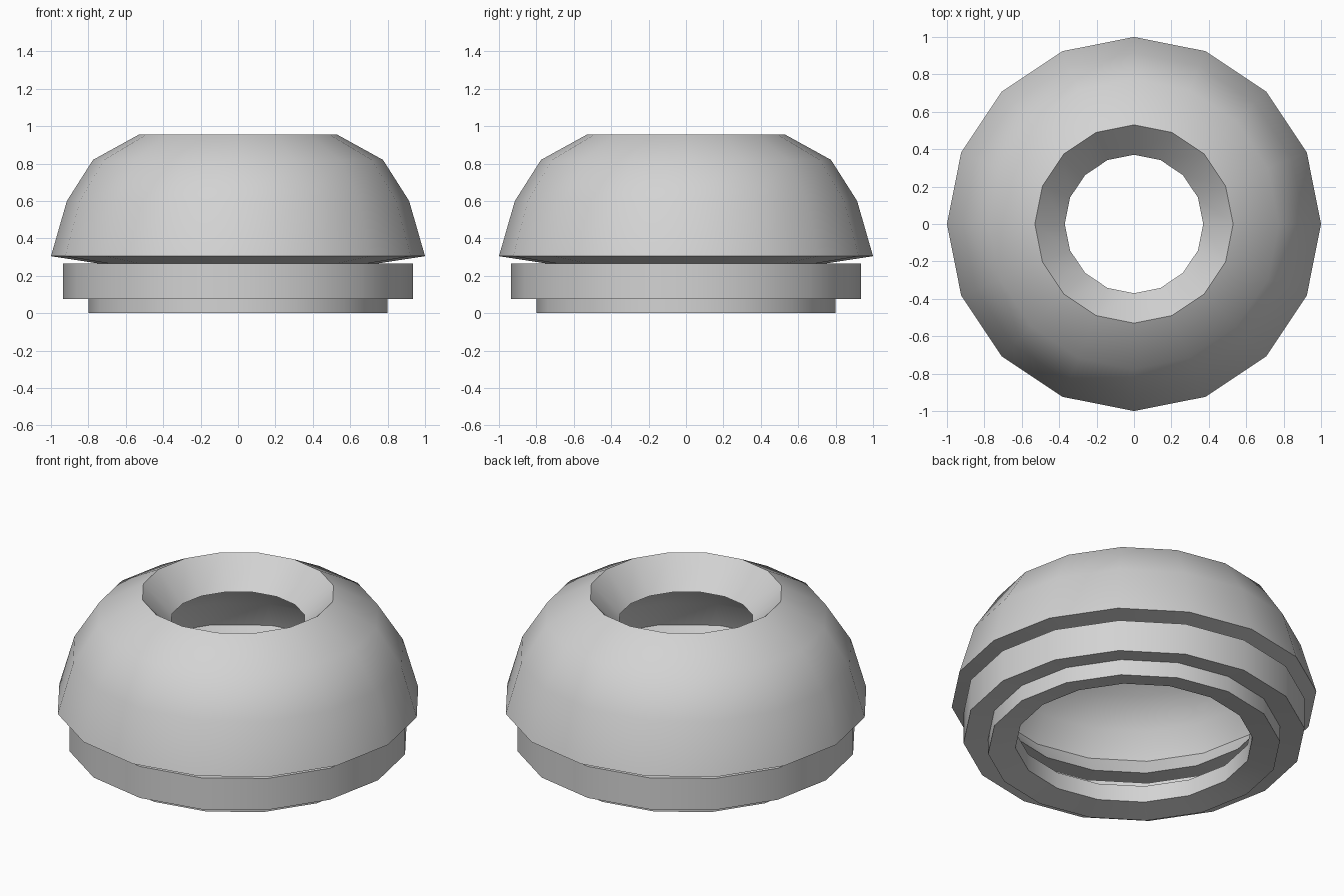
import bpy
import bmesh
import math

SIDES = 16

old = bpy.data.objects.get("Cube")
if old:
    bpy.data.objects.remove(old, do_unlink=True)

grey = bpy.data.materials.new("light_grey")
grey.use_nodes = True
grey.diffuse_color = (0.65, 0.65, 0.65, 1)
grey.node_tree.nodes["Principled BSDF"].inputs["Base Color"].default_value = grey.diffuse_color


def lathe(name, profile):
    """Turn a closed (radius, height) section around the z axis."""
    bm = bmesh.new()
    rings = []
    for i in range(SIDES):
        a = math.tau * i / SIDES
        rings.append([bm.verts.new((r * math.cos(a), r * math.sin(a), z)) for r, z in profile])
    count = len(profile)
    for i in range(SIDES):
        here, after = rings[i], rings[(i + 1) % SIDES]
        for j in range(count):
            k = (j + 1) % count
            bm.faces.new((here[j], after[j], after[k], here[k]))
    bmesh.ops.recalc_face_normals(bm, faces=bm.faces)
    mesh = bpy.data.meshes.new(name)
    bm.to_mesh(mesh)
    bm.free()
    mesh.materials.append(grey)
    obj = bpy.data.objects.new(name, mesh)
    bpy.context.collection.objects.link(obj)
    bpy.ops.object.select_all(action='DESELECT')
    obj.select_set(True)
    bpy.context.view_layer.objects.active = obj
    bpy.ops.object.shade_smooth_by_angle(angle=math.radians(30))
    return obj


# Hollow dome with a funnel-shaped hole and an inward lip at the foot
lathe("dome_shell", [
    (1.0, 0.305), (0.915, 0.60), (0.775, 0.82), (0.53, 0.955),
    (0.37, 0.79), (0.63, 0.69), (0.76, 0.54), (0.82, 0.385), (0.74, 0.265),
])

# Stepped hollow base: wide band above, narrower foot below
lathe("base_ring", [
    (0.935, 0.265), (0.935, 0.075), (0.80, 0.095), (0.80, 0.0),
    (0.65, 0.03), (0.65, 0.13), (0.85, 0.15), (0.85, 0.265),
])
